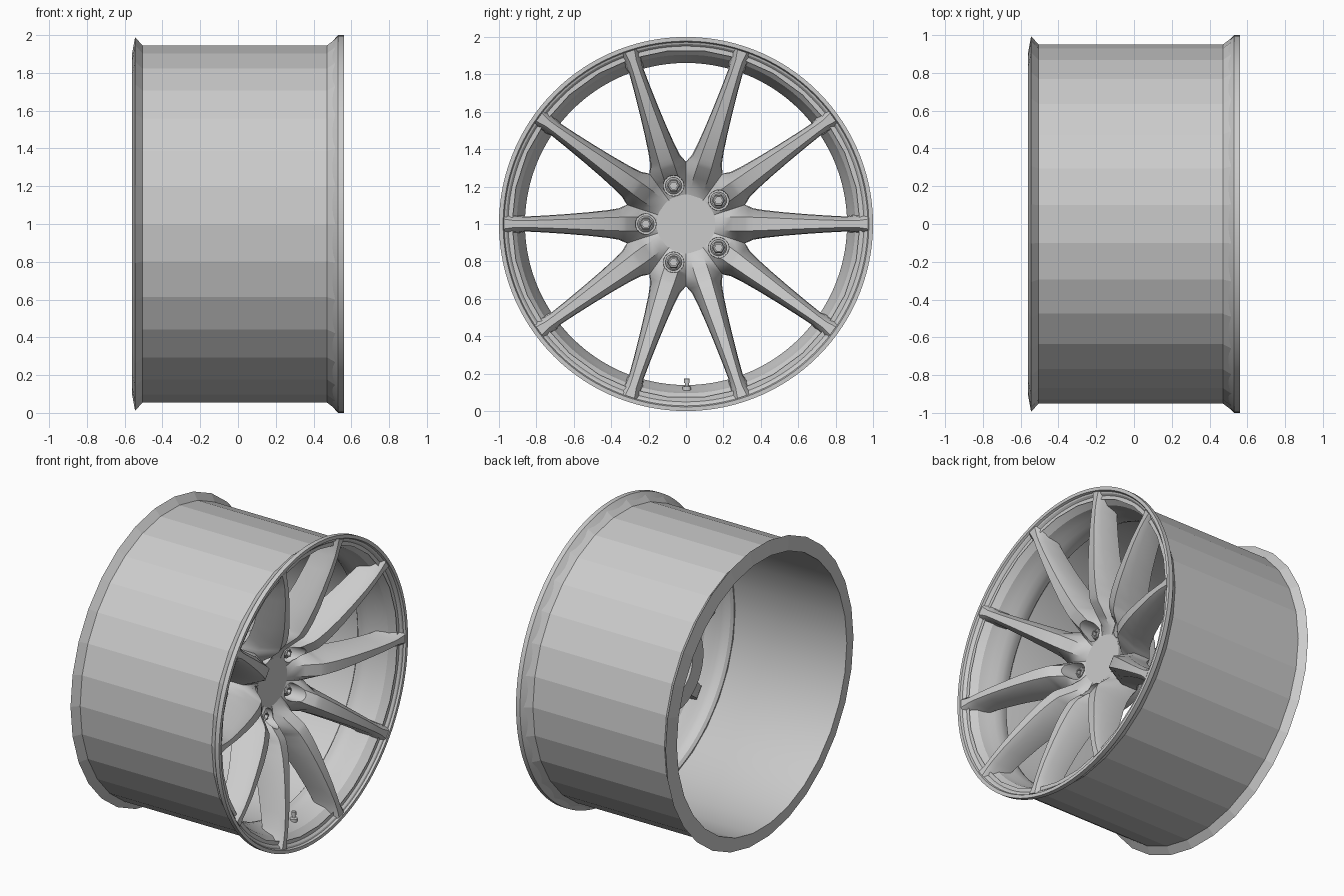
import bpy, bmesh
from math import sin, cos, tan, pi, radians

if "Cube" in bpy.data.objects:
    bpy.data.objects.remove(bpy.data.objects["Cube"])


def finish(name, bm, smooth=None):
    bmesh.ops.remove_doubles(bm, verts=bm.verts, dist=0.0002)
    bmesh.ops.recalc_face_normals(bm, faces=bm.faces)
    me = bpy.data.meshes.new(name)
    bm.to_mesh(me)
    bm.free()
    ob = bpy.data.objects.new(name, me)
    bpy.context.collection.objects.link(ob)
    if smooth:
        shade(ob, smooth)
    return ob


def shade(ob, angle):
    bpy.ops.object.select_all(action='DESELECT')
    ob.select_set(True)
    bpy.context.view_layer.objects.active = ob
    bpy.ops.object.shade_smooth_by_angle(angle=radians(angle))


def spin(bm, profile, segs, closed=False, cy=0, cz=1):
    """Revolve (x, radius) points about an axis parallel to x."""
    rings = []
    for x, r in profile:
        rings.append([bm.verts.new((x, cy + r * cos(2 * pi * i / segs), cz + r * sin(2 * pi * i / segs)))
                      for i in range(segs)])
    n = len(rings)
    for a in range(n if closed else n - 1):
        p, q = rings[a], rings[(a + 1) % n]
        for i in range(segs):
            j = (i + 1) % segs
            bm.faces.new((p[i], p[j], q[j], q[i]))


def lathe(name, profile, segs, closed=False, smooth=None, cy=0, cz=1):
    bm = bmesh.new()
    spin(bm, profile, segs, closed, cy, cz)
    return finish(name, bm, smooth)


# Barrel: faceted outside, smooth inside
lathe("barrel_outer", [(-0.562, 0.90), (-0.545, 0.995), (-0.505, 0.95),
                       (0.47, 0.95), (0.53, 0.995), (0.53, 0.93)], 30)
lathe("barrel_inner", [(-0.562, 0.90), (0.38, 0.90), (0.45, 0.93)], 30, smooth=40)

# Front lip ring with sloped pocket floor and rounded inner bead
lathe("front_rim_ring", [(0.53, 1.0), (0.56, 1.0), (0.56, 0.978), (0.546, 0.972), (0.542, 0.962),
                         (0.48, 0.905), (0.42, 0.888), (0.38, 0.87), (0.34, 0.861), (0.31, 0.861),
                         (0.28, 0.87), (0.265, 0.888), (0.265, 0.92), (0.47, 0.935)],
      120, closed=True, smooth=25)

# Ten concave spokes lofted from sectors that weld into one hub
T = tan(pi / 10)
SECTIONS = [  # radius, half widths (crest, shoulder, back), x (crest, shoulder, back)
    (0.15, 0.030, None, None, 0.252, 0.252, 0.12),
    (0.20, 0.034, None, None, 0.275, 0.258, 0.12),
    (0.25, 0.038, None, None, 0.325, 0.265, 0.12),
    (0.315, 0.038, None, None, 0.395, 0.26, 0.14),
    (0.335, 0.037, 0.090, 0.095, 0.408, 0.275, 0.16),
    (0.36, 0.036, 0.079, 0.084, 0.420, 0.305, 0.18),
    (0.42, 0.034, 0.070, 0.074, 0.445, 0.355, 0.22),
    (0.52, 0.030, 0.060, 0.063, 0.476, 0.410, 0.27),
    (0.64, 0.025, 0.050, 0.053, 0.505, 0.455, 0.32),
    (0.76, 0.021, 0.042, 0.045, 0.530, 0.490, 0.36),
    (0.86, 0.018, 0.037, 0.040, 0.545, 0.510, 0.39),
    (0.915, 0.018, 0.042, 0.055, 0.550, 0.515, 0.42),
    (0.972, 0.026, 0.045, 0.050, 0.557, 0.540, 0.53),
]
FULL = sum(s[2] is None for s in SECTIONS) - 1
bm = bmesh.new()
for k in range(10):
    c, s = cos(k * pi / 5), sin(k * pi / 5)
    loops = []
    for r, wf, wm, wb, xf, xm, xb in SECTIONS:
        wm, wb = wm or r * T, wb or r * T
        pts = [(-wb, xb), (-wm, xm), (-wf, xf), (wf, xf), (wm, xm), (wb, xb)]
        loops.append([bm.verts.new((x, r * c - w * s, 1 + r * s + w * c)) for w, x in pts])
    for n, (p, q) in enumerate(zip(loops, loops[1:])):
        for i in range(6):
            if n < FULL and i in (0, 4):
                continue  # shared sector borders stay open so the hub is one solid
            j = (i + 1) % 6
            bm.faces.new((p[i], p[j], q[j], q[i]))
    bm.faces.new(loops[0])
    bm.faces.new(loops[-1])
spokes = finish("spokes_and_hub", bm)

# Lug pockets cut into every second spoke root
LUGS = [(0.215 * cos(a), 1 + 0.215 * sin(a)) for a in (radians(36 + 72 * k) for k in range(5))]
bm = bmesh.new()
for y, z in LUGS:
    spin(bm, [(0.205, 0), (0.205, 0.054), (0.50, 0.058), (0.50, 0)], 32, cy=y, cz=z)
cutter = finish("lug_pocket_cutter", bm)
cutter.hide_render = True
mod = spokes.modifiers.new("lug_pockets", 'BOOLEAN')
mod.operation, mod.solver, mod.object = 'DIFFERENCE', 'EXACT', cutter
bpy.context.view_layer.objects.active = spokes
bpy.ops.object.modifier_apply(modifier=mod.name)
bpy.data.objects.remove(cutter)
shade(spokes, 35)

# Hub: rear mounting drum and flat centre cap
lathe("hub_drum", [(0.20, 0.295), (0.08, 0.295), (0.07, 0.285), (0.07, 0.17), (0.20, 0.17)],
      64, closed=True, smooth=30)
lathe("centre_cap", [(0.15, 0), (0.15, 0.157), (0.254, 0.157), (0.254, 0)], 64, smooth=30)

# Lug nuts: round collar and hollow hexagon head
for n, (y, z) in enumerate(LUGS):
    lathe(f"lug_collar_{n + 1}", [(0.19, 0), (0.19, 0.044), (0.218, 0.044), (0.225, 0.036), (0.225, 0)],
          32, smooth=30, cy=y, cz=z)
    lathe(f"lug_nut_{n + 1}", [(0.21, 0), (0.21, 0.034), (0.25, 0.034), (0.256, 0.028),
                               (0.256, 0.02), (0.235, 0.02), (0.235, 0)], 6, cy=y, cz=z)

# Valve stem standing on the inner wall at the bottom
valve = lathe("valve_stem", [(0, 0), (0, 0.023), (0.03, 0.023), (0.035, 0.011), (0.05, 0.011),
                             (0.05, 0.015), (0.072, 0.015), (0.075, 0.012), (0.075, 0)],
              20, smooth=30, cz=0)
valve.rotation_euler = (0, -pi / 2, 0)
valve.location = (0.41, 0.005, 0.10)
